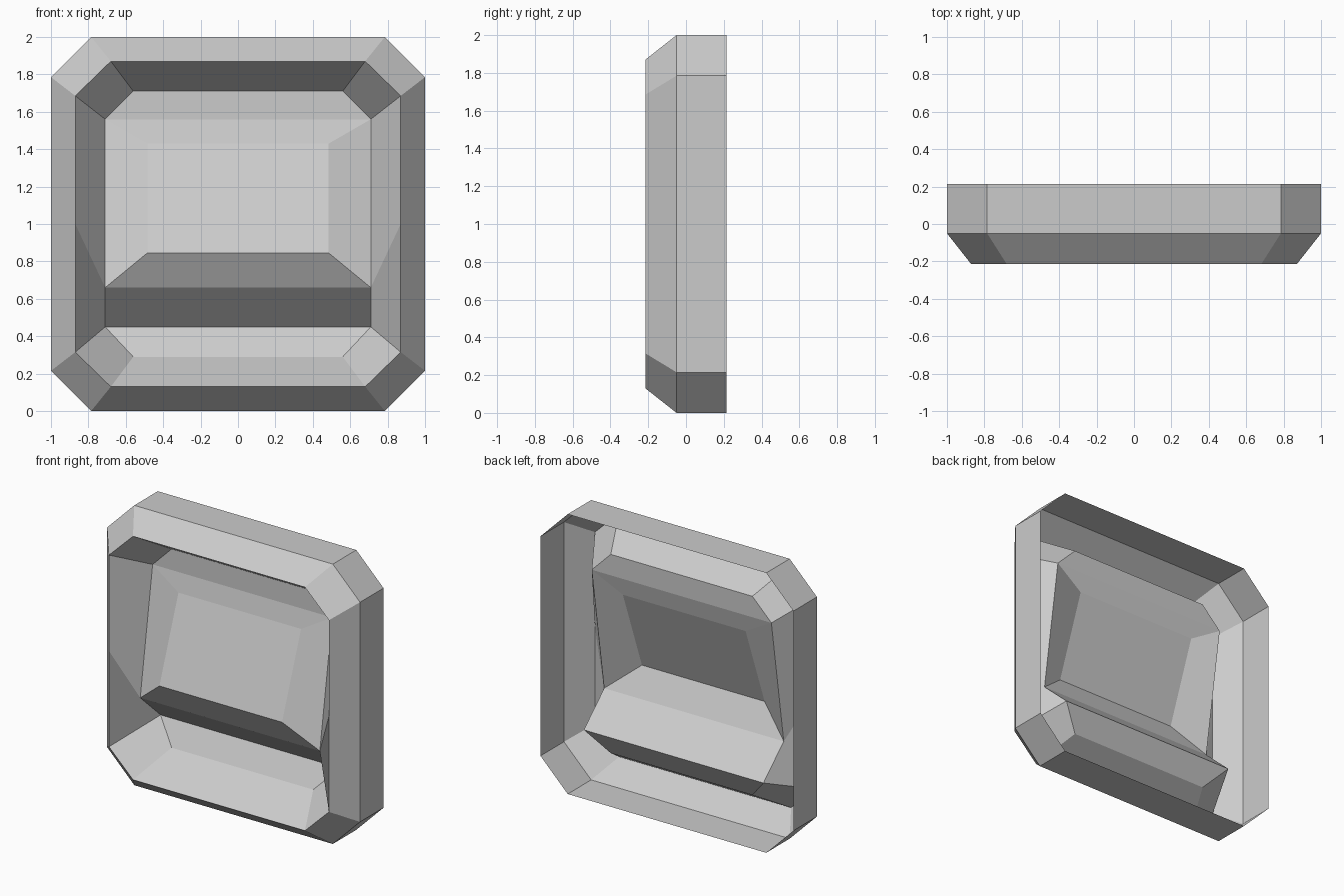
import bpy

if "Cube" in bpy.data.objects:
    bpy.data.objects.remove(bpy.data.objects["Cube"])


def make(name, verts, faces):
    """Flat-shaded open shell from a few points."""
    me = bpy.data.meshes.new(name)
    me.from_pydata(verts, [], faces)
    me.update()
    ob = bpy.data.objects.new(name, me)
    bpy.context.collection.objects.link(ob)
    return ob


def octagon(x_long, x_short, z_short, z_long, y):
    """Octagon around z = 1: half width / half height with cut corners."""
    quarter = [(x_long, z_short), (x_short, z_long)]
    right_top = quarter
    left_top = [(-x, z) for x, z in reversed(quarter)]
    left_low = [(-x, -z) for x, z in quarter]
    right_low = [(x, -z) for x, z in reversed(quarter)]
    return [(x, y, 1 + z) for x, z in right_top + left_top + left_low + right_low]


def bridge(n, start=0):
    """Quads joining two consecutive rings of n points."""
    return [(start + i, start + n + i, start + n + (i + 1) % n, start + (i + 1) % n)
            for i in range(n)]


# Outer frame: straight wall and front bevel, open at the back
back = octagon(1, 0.785, 0.785, 1, 0.215)
mid = octagon(1, 0.785, 0.785, 1, -0.05)
lip = octagon(0.87, 0.68, 0.685, 0.87, -0.215)
make("outer_frame", back + mid + lip, bridge(8) + bridge(8, 8))

# Inner wall: slopes back from the lip; lower corners are pushed deeper
inner = octagon(0.71, 0.56, 0.56, 0.71, 0.05)
inner[4] = (-0.71, 0.14, 0.45)
inner[7] = (0.71, 0.14, 0.45)
walls = [f for i, f in enumerate(bridge(8)) if i not in (3, 7)]
# long sides are kinked at mid height to meet the panel's lower edge
extra = [(-0.87, -0.215, 1.0), (-0.71, -0.09, 0.66),
         (0.87, -0.215, 1.0), (0.71, -0.09, 0.66)]
walls += [(3, 11, 17, 16), (16, 17, 12, 4), (7, 15, 19, 18), (18, 19, 8, 0)]
make("inner_wall", lip + inner + extra, walls)

# Panel: tilted raised centre inside a sloped border, with a strip at the top
border = [(0.71, 0.05, 1.56), (-0.71, 0.05, 1.56),
          (-0.71, -0.09, 0.66), (0.71, -0.09, 0.66)]
centre = [(0.485, 0.02, 1.43), (-0.485, 0.02, 1.43),
          (-0.485, -0.195, 0.845), (0.485, -0.195, 0.845)]
strip = [(0.56, 0.05, 1.71), (-0.56, 0.05, 1.71)]
make("front_panel", border + centre + strip,
     bridge(4) + [(4, 5, 6, 7), (0, 8, 9, 1)])

# Lower tray: overhang under the panel and sloped floor
tray = [(-0.71, -0.09, 0.66), (0.71, -0.09, 0.66),
        (-0.71, 0.14, 0.45), (0.71, 0.14, 0.45),
        (-0.56, 0.05, 0.29), (0.56, 0.05, 0.29)]
make("lower_tray", tray, [(0, 2, 3, 1), (2, 4, 5, 3)])
